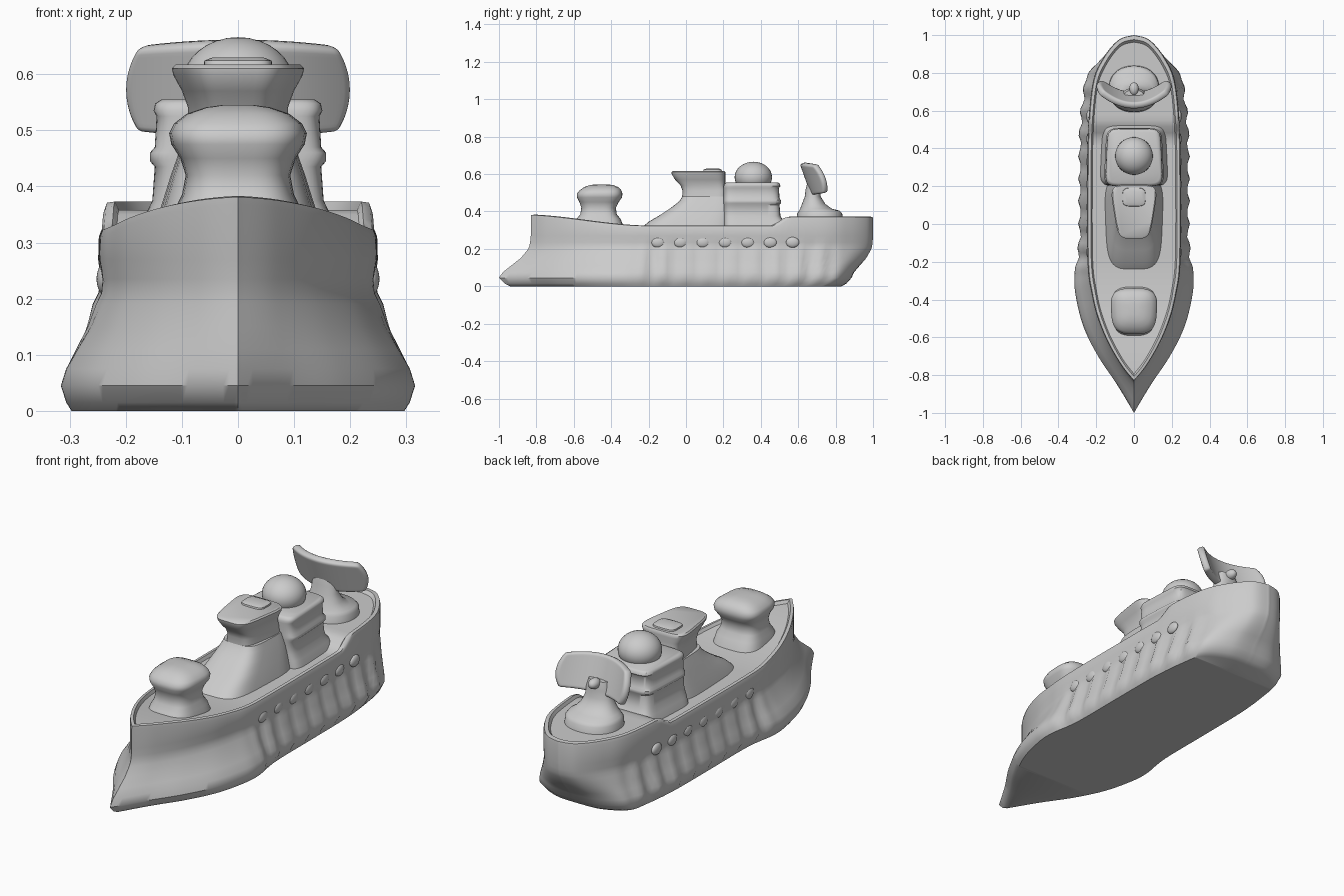
import bpy, bmesh, math
from mathutils import Vector

if "Cube" in bpy.data.objects:
    bpy.data.objects.remove(bpy.data.objects["Cube"])


def finish(name, bm, angle=45):
    bmesh.ops.recalc_face_normals(bm, faces=bm.faces)
    me = bpy.data.meshes.new(name)
    bm.to_mesh(me)
    bm.free()
    me.shade_smooth()
    me.set_sharp_from_angle(angle=math.radians(angle))
    ob = bpy.data.objects.new(name, me)
    bpy.context.collection.objects.link(ob)
    return ob


def bridge_rings(bm, rings):
    for a, b in zip(rings, rings[1:]):
        n = len(a)
        for i in range(n):
            j = (i + 1) % n
            bm.faces.new((a[i], a[j], b[j], b[i]))


def spline(pts, t):
    # Catmull-Rom through the control points
    f = t * (len(pts) - 1)
    i = min(int(f), len(pts) - 2)
    f -= i
    p = [Vector(pts[max(0, min(len(pts) - 1, i + k))]) for k in (-1, 0, 1, 2)]
    return 0.5 * (2 * p[1] + (p[2] - p[0]) * f
                  + (2 * p[0] - 5 * p[1] + 4 * p[2] - p[3]) * f * f
                  + (3 * p[1] - p[0] - 3 * p[2] + p[3]) * f ** 3)


def smooth(a, b, x):
    x = max(0, min(1, (x - a) / (b - a)))
    return x * x * (3 - 2 * x)


def sheer(y):
    # deck edge height: raised bow, low waist, raised stern
    return 0.325 + 0.06 * smooth(-0.2, -0.9, y) + 0.048 * smooth(0.46, 0.56, y)


def loft(name, sections, taper=0.0, power=4, n=48):
    # stacked rounded-box rings: (z, y_front, y_back, half_width)
    bm = bmesh.new()
    rings = []
    for z, y0, y1, w in sections:
        ring = []
        for i in range(n):
            a = 2 * math.pi * i / n
            c, s = math.cos(a), math.sin(a)
            x = math.copysign(abs(c) ** (2 / power), c)
            y = math.copysign(abs(s) ** (2 / power), s)
            ring.append(bm.verts.new((x * w * (1 + taper * (y - 1) / 2),
                                      (y0 + y1) / 2 + y * (y1 - y0) / 2, z)))
        rings.append(ring)
    bridge_rings(bm, rings)
    bm.faces.new(rings[0])
    bm.faces.new(rings[-1])
    return finish(name, bm)


def ellipsoid(name, loc, size):
    bm = bmesh.new()
    bmesh.ops.create_uvsphere(bm, u_segments=32, v_segments=16, radius=1)
    bmesh.ops.scale(bm, vec=size, verts=bm.verts)
    bmesh.ops.translate(bm, vec=loc, verts=bm.verts)
    return finish(name, bm)


# Hull: half outlines (y, half width) at the waterline and at the deck
WATER = [(-1, 0), (-.85, .09), (-.7, .19), (-.55, .265), (-.4, .305), (-.28, .315),
         (-.1, .29), (.2, .288), (.5, .285), (.7, .265), (.81, .235), (.875, .12), (.885, 0)]
DECK = [(-.83, 0), (-.75, .065), (-.62, .14), (-.48, .195), (-.35, .225), (-.25, .24),
        (-.1, .245), (.2, .245), (.5, .24), (.75, .215), (.88, .16), (.975, .08), (1, 0)]
# (height, blend toward waterline outline, scale)
LEVELS = [(0.0, 1, .94), (.015, 1, .97), (.045, 1, 1), (.075, .88, 1), (.11, .62, 1),
          (.15, .32, 1), (.19, .12, 1), (.21, .05, .985), (.235, .02, .99), (.27, 0, 1.015)]
N = 96
bm = bmesh.new()


def hull_ring(func):
    half = [func(i / N) for i in range(N + 1)]
    pts = half + [(-x, y, z) for x, y, z in half[-2:0:-1]]
    return [bm.verts.new(p) for p in pts]


def side(z, f, s):
    def func(t):
        p = spline(DECK, t).lerp(spline(WATER, t), f)
        y, w = p
        # soft vertical ribs along the middle of the sides
        mask = smooth(-.3, -.15, y) * smooth(.85, .7, y) * smooth(0, .06, z) * smooth(.25, .17, z)
        w = max(0, w) * s + .010 * mask * math.cos(2 * math.pi * y / .12)
        return (w, y * (s if s < .98 else 1), z)
    return func


def rim(sx, sy, drop):
    def func(t):
        y, w = spline(DECK, t)
        return (max(0, w) * sx, .08 + (y - .08) * sy, sheer(y) - drop)
    return func


rings = [hull_ring(side(*lv)) for lv in LEVELS]
rings += [hull_ring(rim(*r)) for r in
          [(1.01, 1, .015), (.99, .998, .002), (.93, .975, 0), (.90, .96, .015)]]
bridge_rings(bm, rings)
for ring in (rings[0], rings[-1]):      # keel plate and deck
    m = len(ring)
    for i in range(N):
        q = [ring[i], ring[i + 1], ring[(m - i - 1) % m], ring[(m - i) % m]]
        bm.faces.new(list(dict.fromkeys(q)))
finish("hull", bm)

# Portholes along both sides
for s in (-1, 1):
    for k in range(7):
        ellipsoid("porthole", (s * .238, -.15 + k * .12, .235), (.014, .035, .028))

# Forward gun turret with overhanging brow
loft("turret", [(.31, -.61, -.33, .13), (.36, -.585, -.35, .118), (.385, -.565, -.37, .105),
                (.42, -.56, -.375, .098), (.45, -.57, -.36, .108), (.475, -.583, -.342, .125),
                (.495, -.583, -.34, .129), (.512, -.57, -.345, .12), (.53, -.545, -.36, .095),
                (.541, -.515, -.39, .06), (.545, -.48, -.42, .03)], taper=.12, power=3.2)

# Bridge: sloped foot, narrow waist, flared top
loft("bridge_foot", [(.31, -.24, .26, .16), (.345, -.20, .26, .15), (.38, -.14, .26, .138),
                     (.42, -.08, .26, .125), (.455, -.035, .25, .112), (.48, -.02, .24, .102)],
     taper=.12, power=4)
loft("bridge_tower", [(.46, -.022, .22, .105), (.51, -.018, .22, .098), (.54, -.03, .21, .098),
                      (.57, -.058, .21, .11), (.598, -.076, .21, .127), (.61, -.078, .21, .13),
                      (.617, -.07, .205, .123)], taper=.35, power=4.5)
loft("bridge_hatch", [(.605, .09, .195, .062), (.624, .095, .19, .06), (.63, .11, .175, .045)])

# Aft superstructure with ledges
loft("aft_block", [(.31, .2, .55, .165), (.345, .2, .525, .155), (.375, .2, .505, .142),
                   (.435, .2, .5, .138), (.445, .2, .508, .146), (.46, .2, .508, .146),
                   (.47, .2, .5, .138), (.525, .2, .497, .135), (.535, .2, .505, .14),
                   (.548, .205, .502, .137), (.555, .215, .492, .127)], taper=-.1, power=7)

# Round dome on its drum
loft("dome_drum", [(.54, .265, .455, .096), (.585, .27, .45, .09)], power=2)
ellipsoid("dome", (0, .36, .583), (.1, .1, .083))

# Radar pedestal
loft("radar_pedestal", [(.34, .59, .84, .135), (.39, .595, .835, .132), (.405, .605, .82, .122),
                        (.415, .61, .78, .105), (.44, .62, .745, .085), (.48, .635, .72, .068),
                        (.52, .64, .72, .062), (.56, .65, .71, .05)], power=2.2)

# Curved radar dish, tilted back
bm = bmesh.new()
bmesh.ops.create_grid(bm, x_segments=24, y_segments=12, size=1)
for v in bm.verts:
    a, b = v.co.x, v.co.y
    u, w = a * math.sqrt(1 - .22 * b * b), b * math.sqrt(1 - .22 * a * a)
    v.co = (.195 * u, .655 - .03 * w + .085 * u * u, .575 + .085 * w)
dish = finish("radar_dish", bm, 60)
mod = dish.modifiers.new("thickness", 'SOLIDIFY')
mod.thickness, mod.offset = .035, 0
mod = dish.modifiers.new("round", 'SUBSURF')
mod.levels = mod.render_levels = 1
ellipsoid("radar_feed", (0, .715, .55), (.025, .035, .025))
